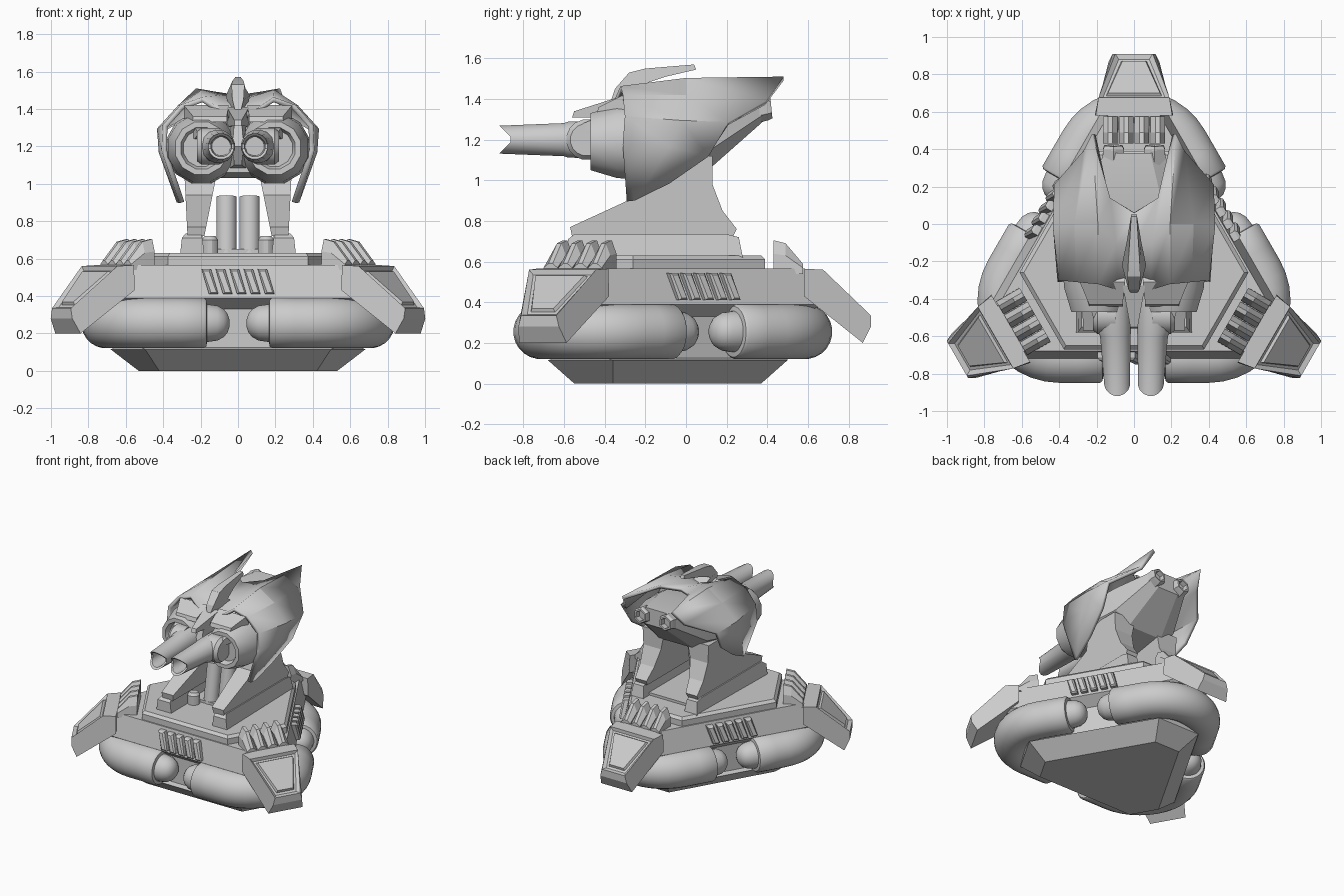
import bpy, bmesh, math
from mathutils import Vector, Matrix

if "Cube" in bpy.data.objects:
    bpy.data.objects.remove(bpy.data.objects["Cube"])

CY = -0.18                      # centre of the three-fold hull
Z = Vector((0, 0, 1))


def mesh(name, verts, faces, angle=30, edit=None):
    me = bpy.data.meshes.new(name)
    me.from_pydata([tuple(v) for v in verts], [], faces)
    bm = bmesh.new()
    bm.from_mesh(me)
    bmesh.ops.recalc_face_normals(bm, faces=bm.faces)
    if edit:
        edit(bm)
    bm.to_mesh(me)
    bm.free()
    me.shade_smooth()
    me.set_sharp_from_angle(angle=math.radians(angle))
    ob = bpy.data.objects.new(name, me)
    bpy.context.collection.objects.link(ob)
    return ob


def loft(name, rings, **kw):
    """Skin equal-length closed rings and cap both ends."""
    n = len(rings[0])
    faces = [(k * n + i, k * n + (i + 1) % n, (k + 1) * n + (i + 1) % n, (k + 1) * n + i)
             for k in range(len(rings) - 1) for i in range(n)]
    faces += [tuple(range(n)), tuple(range((len(rings) - 1) * n, len(rings) * n))]
    return mesh(name, [v for r in rings for v in r], faces, **kw)


def prism(name, pts, s=1, **kw):
    """Side profile of (y, z, x0, x1) points, spanning x0..x1."""
    return loft(name, [[(s * p[2], p[0], p[1]) for p in pts],
                       [(s * p[3], p[0], p[1]) for p in pts]], **kw)


def sweep(name, pts, radii, n=16, direction=None, **kw):
    """Round section with varying radius along a path."""
    pts = [Vector(p) for p in pts]
    rings = []
    for i, (p, r) in enumerate(zip(pts, radii)):
        t = Vector(direction) if direction else pts[min(i + 1, len(pts) - 1)] - pts[max(i - 1, 0)]
        t.normalize()
        up = Z if abs(t.z) < .9 else Vector((0, 1, 0))
        side = t.cross(up).normalized()
        up = side.cross(t)
        rings.append([p + r * (math.cos(a) * side + math.sin(a) * up)
                      for a in (2 * math.pi * (j + .5) / n for j in range(n))])
    return loft(name, rings, **kw)


def thirds(ob):
    """Move a part to the hull centre and repeat it on all three sides."""
    for k in range(3):
        o = ob if k == 0 else ob.copy()
        if k:
            bpy.context.collection.objects.link(o)
        o.matrix_world = Matrix.Translation((0, CY, 0)) @ Matrix.Rotation(k * math.tau / 3, 4, 'Z')


def tri_ring(z, a, c):
    """Truncated triangle: a = distance to long sides, c = distance to cut corners."""
    h = (2 * a - c) / math.sqrt(3)
    h = (a - c / 2) / math.cos(math.pi / 6)
    return [Matrix.Rotation(k * math.tau / 3, 3, 'Z') @ Vector((x, c, z)) + Vector((0, CY, 0))
            for k in range(3) for x in (h, -h)]


# hull and raised deck
loft("hull", [tri_ring(*r) for r in ((0, .37, .55), (.115, .5, .68), (.125, .46, .68),
                                     (.33, .46, .68), (.39, .54, .88), (.565, .5, .76))], angle=15)
loft("deck_plate", [tri_ring(*r) for r in ((.55, .49, .57), (.61, .49, .57), (.63, .47, .55))], angle=15)

# curved float tubes wrapped round each corner
mid, along = Vector((.463, .268, .255)), Vector((-.5, .866, 0))
half = [(.045, .02), (.055, .05), (.075, .075), (.11, .094), (.165, .102), (.168, .125),
        (.18, .135), (.3, .135)]
path = [mid + along * t for t, r in half]
rad = [r for t, r in half]
arc = [Vector((.305 * math.cos(a), .46 + .305 * math.sin(a), .255))
       for a in (math.radians(30 + 120 * i / 12) for i in range(13))]
flip = [Vector((-p.x, p.y, p.z)) for p in reversed(path)]
yaw = sweep("float_tube", path + arc + flip, rad + [.135] * 13 + rad[::-1], n=24, angle=40)
thirds(yaw)


# sloped corner armour with nested recess
def recess(bm):
    bm.faces.ensure_lookup_table()
    f = bm.faces[1]
    for th, d in ((.03, -.018), (.022, 0), (.012, .016)):
        bmesh.ops.inset_region(bm, faces=[f], thickness=th, depth=d)


arm = [(.76, .565, .205), (.855, .56, .19), (1.09, .335, .10), (1.09, .28, .115), (1.05, .2, .135), (.76, .43, .21)]
thirds(prism("corner_armour", [(y, z, -w, w) for y, z, w in arm], angle=15, edit=recess))

# row of wedge blocks behind each corner
for x in (-.126, -.042, .042, .126):
    sec = [(-.041, 0), (-.039, .6), (-.012, 1), (.012, 1), (.039, .6), (.041, 0)]
    thirds(loft("deck_wedge", [[(x + u, r, .54 + h * v) for u, v in sec]
                               for r, h in ((.61, .165), (.67, .15), (.755, .05))], angle=15))

# slanted louvres in the middle of each long side
for i in range(5):
    x = -.165 + .075 * i
    ring = lambda y0, y1, g: [(x - .03 + g, -y0, .545 - g), (x + .02 - g, -y0, .545 - g),
                              (x + .06 - g, -y1, .41 + g), (x + .01 + g, -y1, .41 + g)]
    thirds(loft("side_louvre", [ring(.48, .5, 0), ring(.535, .56, 0), ring(.55, .57, .01)], angle=15))

# turret mount
prism("turret_floor", [(-.3, .62, -.19, .19), (-.3, .65, -.19, .19), (.2, .65, -.19, .19), (.2, .62, -.19, .19)])
for s in (1, -1):
    prism("mount_rail", [(-.58, .62, .18, .31), (-.58, .71, .19, .30), (-.55, .735, .2, .28),
                         (.2, .735, .2, .28), (.26, .72, .19, .28), (.28, .62, .18, .29)], s, angle=15)
    leg = [(-.56, .72), (-.57, .77), (-.2, .94), (-.15, 1.12), (.13, 1.12), (.13, .98),
           (.18, .85), (.25, .76), (.23, .72)]
    prism("turret_leg", [(y, z, .18 - .2 * (z - .72), .27 + .05 * (z - .72)) for y, z in leg], s, angle=15)
    sweep("support_piston", [(.062 * s, -.25, .62), (.062 * s, -.2, .93)], [.055, .055], n=14)
    sweep("piston_foot", [(.15 * s, -.34, .63), (.15 * s, -.34, .70), (.15 * s, -.34, .72)],
          [.045, .045, .03], n=12)

# turret core
core = []
for y, w, lo, hi in ((-.33, .31, 1.06, 1.31), (-.1, .32, 1.03, 1.38), (.12, .27, 1.06, 1.42), (.38, .16, 1.29, 1.42)):
    m, q = (lo + hi) / 2, (hi - lo) / 4
    core.append([(w, y, m - q), (w, y, m + q), (w * .55, y, hi), (-w * .55, y, hi),
                 (-w, y, m + q), (-w, y, m - q), (-w * .55, y, lo), (w * .55, y, lo)])
loft("turret_core", core, angle=15)

# winged armour shell: columns from the centre line down to the cheek tip
cols = [[(0, -.36, 1.35), (0, -.12, 1.43), (0, .06, 1.46)],
        [(.09, -.35, 1.38), (.1, -.1, 1.46), (.13, .14, 1.48)],
        [(.19, -.32, 1.45), (.19, 0, 1.49), (.215, .48, 1.50)],
        [(.30, -.31, 1.41), (.31, 0, 1.41), (.26, .39, 1.38)],
        [(.39, -.30, 1.31), (.42, -.02, 1.29), (.415, .21, 1.28)],
        [(.395, -.31, 1.18), (.41, -.08, 1.17), (.39, .11, 1.12)],
        [(.30, -.29, .9), (.315, -.25, .905), (.345, -.08, .99)]]
grid = [[(-x, y, z) for x, y, z in c] for c in cols[:0:-1]] + cols
quads = [(i * 3 + j, i * 3 + j + 1, i * 3 + j + 4, i * 3 + j + 3)
         for i in range(len(grid) - 1) for j in range(2)]
shell = mesh("armour_shell", [v for c in grid for v in c], quads, angle=18)
mod = shell.modifiers.new("thickness", 'SOLIDIFY')
mod.thickness, mod.offset = .028, 0

# crest and brow
prism("crest", [(y, z, -w, w) for y, z, w in ((-.37, 1.39, .015), (-.35, 1.45, .03), (-.28, 1.53, .035), (-.2, 1.55, .03),
                (.04, 1.57, .015), (.05, 1.545, .015), (-.1, 1.51, .04), (-.22, 1.47, .065), (-.15, 1.42, .05))], angle=15)
prism("brow_prong", [(y, z, -w, w) for y, z, w in ((-.56, 1.31, .02), (-.55, 1.34, .02), (-.33, 1.41, .06),
                     (-.28, 1.40, .06), (-.28, 1.3, .06), (-.42, 1.31, .035))], angle=15)
prism("gun_divider", [(y, z, -w, w) for y, z, w in ((-.3, 1.08, .05), (-.44, 1.1, .02), (-.5, 1.2, .03),
                      (-.46, 1.33, .02), (-.3, 1.36, .05))], angle=15)


def notch(bm):                  # hollow muzzle with V-cut sides
    for v in bm.verts:
        if v.co.y < -.9:
            v.co.y += .07 * (1 - min(1, abs(v.co.z - 1.2) / .07))


for s in (1, -1):
    # gun socket, barrel, pivot disc and rear exhaust
    sweep("gun_socket", [(.195 * s, y, 1.19) for y in (-.2, -.34, -.47, -.47, -.43)],
          [.195, .185, .145, .115, .10], n=12, direction=(0, 1, 0))
    sweep("gun_barrel", [(x * s, y, 1.2) for x, y in ((.11, -.35), (.105, -.58), (.1, -.6), (.09, -.92), (.09, -.92), (.09, -.74))],
          [.095, .09, .083, .07, .056, .05], n=16, direction=(0, 1, 0), edit=notch)
    sweep("gun_pivot", [(x * s, -.49, 1.2) for x in (.1, .195, .22)], [.1, .1, .08], n=16, direction=(1, 0, 0))
    prism("pivot_bracket", [(-.53, 1.27, .17, .21), (-.46, 1.3, .17, .23), (-.36, 1.33, .17, .26),
                            (-.36, 1.25, .17, .26), (-.46, 1.24, .17, .23)], s, angle=15)
    prism("brow_plate", [(-.44, 1.33, .06, .24), (-.43, 1.36, .06, .24), (-.31, 1.42, .05, .29),
                         (-.28, 1.40, .05, .29), (-.28, 1.34, .05, .29)], s, angle=15)
    sweep("rear_exhaust", [(.11 * s, y, z) for y, z in ((.25, 1.33), (.40, 1.36), (.42, 1.36), (.42, 1.36), (.34, 1.35))],
          [.07, .065, .055, .042, .035], n=6, direction=(0, 1, .1))
